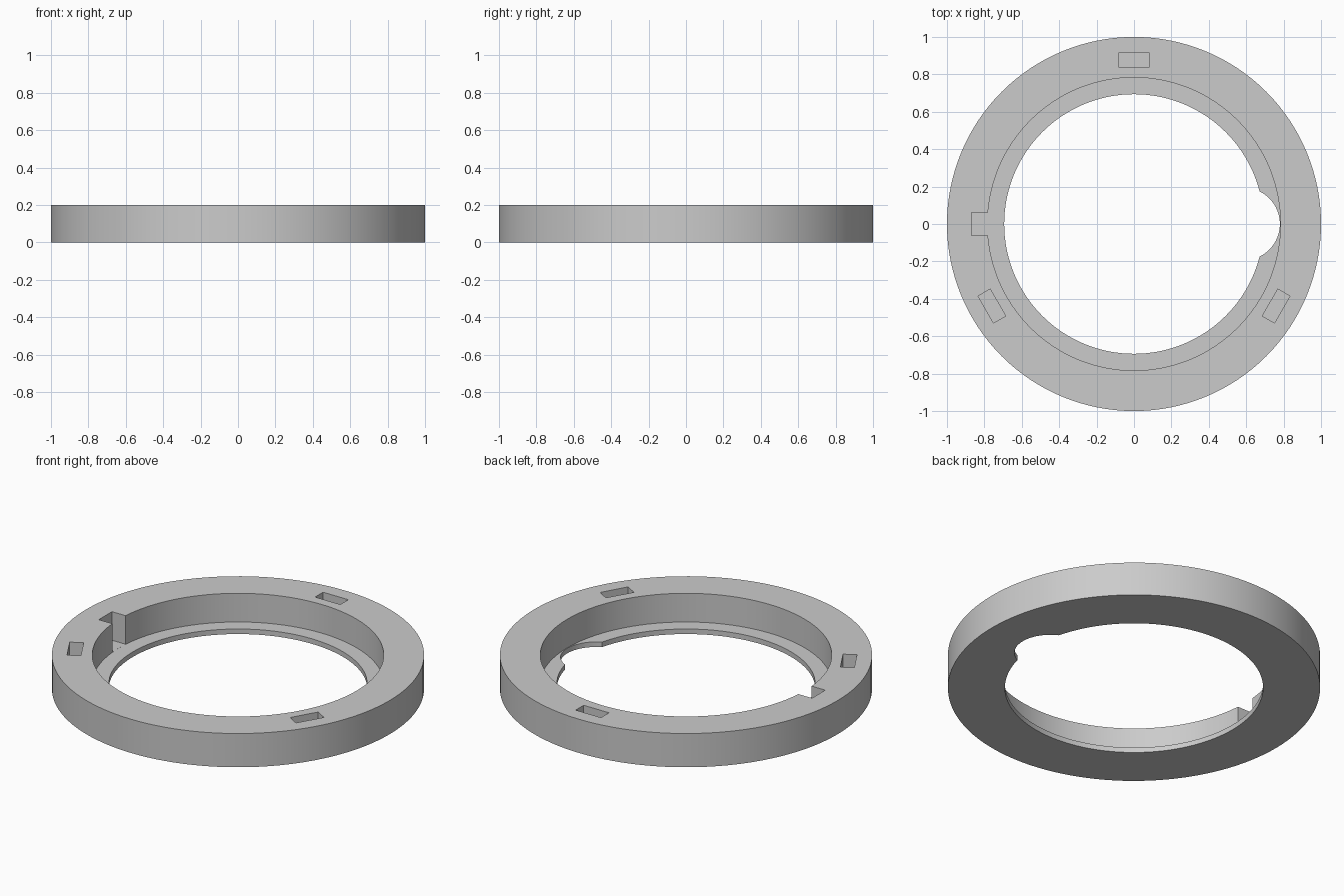
import bpy
import bmesh
from math import cos, sin, pi, radians
from mathutils import Matrix, Vector

if "Cube" in bpy.data.objects:
    bpy.data.objects.remove(bpy.data.objects["Cube"], do_unlink=True)

SEGMENTS = 128
HEIGHT = 0.2
LIP_TOP = 0.03
R_OUTER, R_WALL, R_LIP = 1.0, 0.783, 0.694

grey = bpy.data.materials.new("plain_grey")
grey.use_nodes = True
colour = (0.6, 0.6, 0.6, 1)
grey.diffuse_color = colour
grey.node_tree.nodes["Principled BSDF"].inputs["Base Color"].default_value = colour


def make_object(name, bm):
    bmesh.ops.recalc_face_normals(bm, faces=bm.faces)
    mesh = bpy.data.meshes.new(name)
    bm.to_mesh(mesh)
    bm.free()
    mesh.materials.append(grey)
    obj = bpy.data.objects.new(name, mesh)
    bpy.context.collection.objects.link(obj)
    return obj


def revolve(name, profile):
    """Closed (radius, height) profile turned around z."""
    bm = bmesh.new()
    rings = []
    for i in range(SEGMENTS):
        a = 2 * pi * i / SEGMENTS
        rings.append([bm.verts.new((r * cos(a), r * sin(a), z)) for r, z in profile])
    n = len(profile)
    for i, ring in enumerate(rings):
        nxt = rings[(i + 1) % SEGMENTS]
        for j in range(n):
            k = (j + 1) % n
            bm.faces.new((ring[j], nxt[j], nxt[k], ring[k]))
    return make_object(name, bm)


def box_cutter(name, r0, r1, width, z0, z1, angle):
    """Box reaching from radius r0 to r1, pointing along the angle."""
    bm = bmesh.new()
    place = (Matrix.Rotation(radians(angle), 4, "Z")
             @ Matrix.Translation(((r0 + r1) / 2, 0, (z0 + z1) / 2))
             @ Matrix.Diagonal((r1 - r0, width, z1 - z0, 1)))
    bmesh.ops.create_cube(bm, size=1, matrix=place)
    return make_object(name, bm)


def cut(target, cutter):
    cutter.hide_render = True
    mod = target.modifiers.new(cutter.name, "BOOLEAN")
    mod.operation = "DIFFERENCE"
    mod.solver = "EXACT"
    mod.object = cutter
    bpy.context.view_layer.objects.active = target
    bpy.ops.object.modifier_apply(modifier=mod.name)
    bpy.data.objects.remove(cutter, do_unlink=True)


# Ring body with a thin inner lip at the bottom
ring = revolve("ring_body", [(R_OUTER, 0), (R_OUTER, HEIGHT), (R_WALL, HEIGHT),
                             (R_WALL, LIP_TOP), (R_LIP, LIP_TOP), (R_LIP, 0)])

# Three blind slots in the top face
for angle in (90, 210, 330):
    cut(ring, box_cutter("slot_cutter", 0.84, 0.915, 0.166, 0.1, 0.3, angle))

# Key notch in the inner wall, down to the lip
cut(ring, box_cutter("notch_cutter", 0.74, 0.87, 0.124, LIP_TOP + 0.0004, 0.3, 180))

# Round finger scallop through the lip
bm = bmesh.new()
bmesh.ops.create_cone(bm, cap_ends=True, segments=64, radius1=0.194, radius2=0.194,
                      depth=0.2, matrix=Matrix.Translation(Vector((0.586, 0, 0))))
cut(ring, make_object("scallop_cutter", bm))

# Smooth round walls, sharp edges
bpy.ops.object.select_all(action="DESELECT")
ring.select_set(True)
bpy.context.view_layer.objects.active = ring
bpy.ops.object.shade_smooth_by_angle(angle=radians(30))
